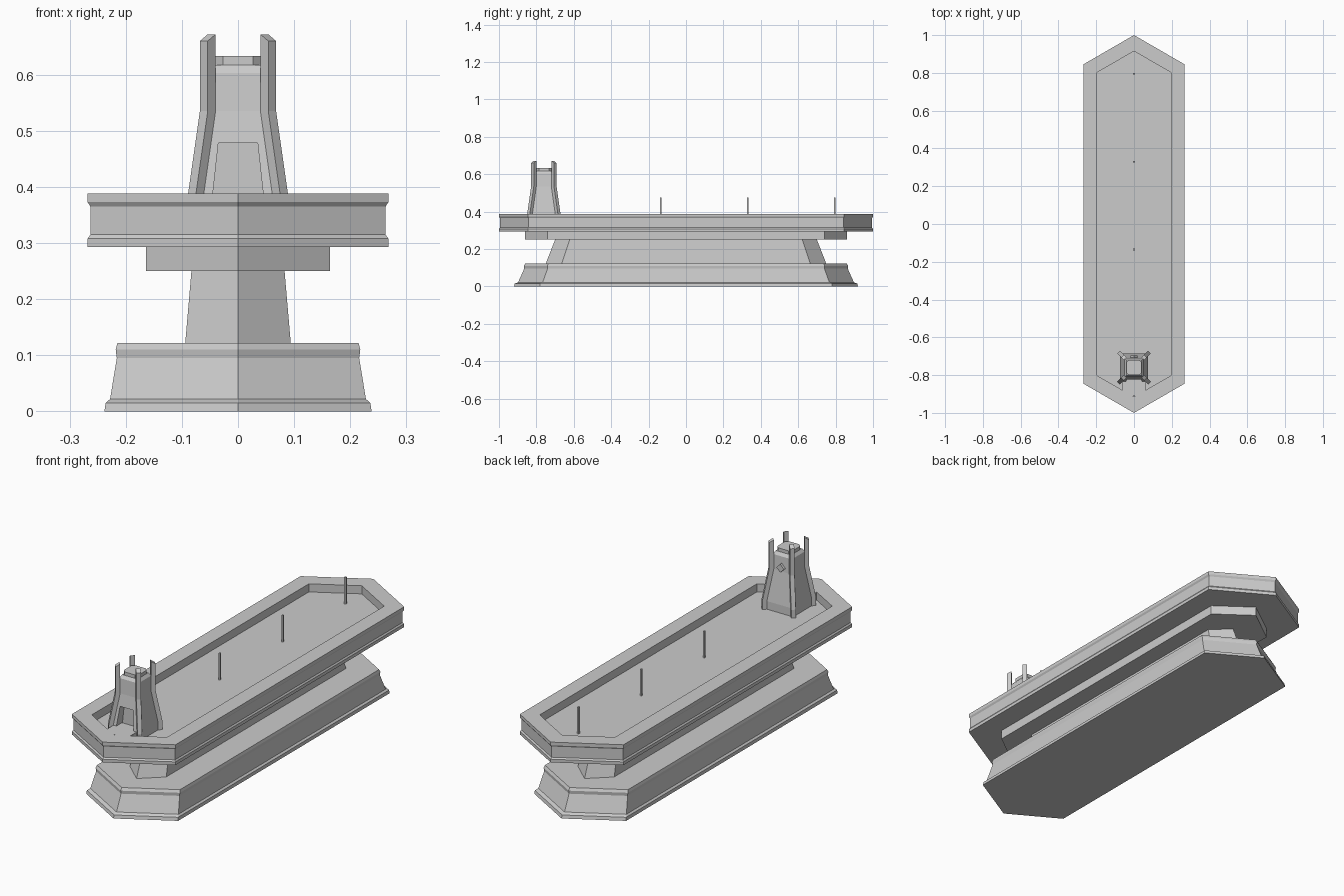
import bpy, bmesh, math
from mathutils import Matrix, Vector

if "Cube" in bpy.data.objects:
    bpy.data.objects.remove(bpy.data.objects["Cube"])

STONE = (0.6, 0.6, 0.6, 1.0)
stone = bpy.data.materials.new("grey_stone")
stone.use_nodes = True
stone.diffuse_color = STONE
stone.node_tree.nodes["Principled BSDF"].inputs["Base Color"].default_value = STONE

TOWER_Y = -0.76
FLOOR_Z = 0.35


def loft(name, rings, place=(0, 0, 0)):
    """Skin a stack of equal rings and cap both ends."""
    bm = bmesh.new()
    loops = [[bm.verts.new(Vector(p) + Vector(place)) for p in ring] for ring in rings]
    n = len(loops[0])
    for low, high in zip(loops, loops[1:]):
        for i in range(n):
            j = (i + 1) % n
            bm.faces.new((low[i], low[j], high[j], high[i]))
    bm.faces.new(loops[0][::-1])
    bm.faces.new(loops[-1])
    bmesh.ops.recalc_face_normals(bm, faces=bm.faces)
    mesh = bpy.data.meshes.new(name)
    bm.to_mesh(mesh)
    bm.free()
    mesh.materials.append(stone)
    obj = bpy.data.objects.new(name, mesh)
    bpy.context.collection.objects.link(obj)
    return obj


def hexagon(w, shoulder, tip, z):
    return [(w, -shoulder, z), (w, shoulder, z), (0, tip, z),
            (-w, shoulder, z), (-w, -shoulder, z), (0, -tip, z)]


def angled(w, tip, z):
    """Hexagon whose ends slope at thirty degrees."""
    return hexagon(w, tip - w * math.tan(math.radians(30)), tip, z)


def rect(hx, y0, y1, z):
    return [(-hx, y0, z), (hx, y0, z), (hx, y1, z), (-hx, y1, z)]


def square(h, z):
    return rect(h, -h, h, z)


# Moulded foot
foot = [(0.238, 0.92, 0), (0.236, 0.916, 0.015), (0.228, 0.898, 0.022),
        (0.216, 0.865, 0.095), (0.218, 0.867, 0.11), (0.215, 0.86, 0.122)]
loft("foot", [angled(*p) for p in foot])

# Tapered stem and supporting slab
loft("stem", [hexagon(0.094, 0.665, 0.75, 0.122), hexagon(0.083, 0.622, 0.70, 0.25)])
loft("support_slab", [hexagon(0.164, 0.74, 0.86, z) for z in (0.25, 0.293)])

# Deck with moulded edge and sunken floor
deck = [(0.268, 1.0, 0.293), (0.268, 1.0, 0.308), (0.263, 0.994, 0.315),
        (0.263, 0.994, 0.365), (0.268, 1.0, 0.373), (0.268, 1.0, 0.388),
        (0.195, 0.915, 0.388), (0.195, 0.915, FLOOR_Z)]
loft("deck", [angled(*p) for p in deck])

# Landing from the rim to the tower door
loft("door_landing", [rect(0.06, -0.91, -0.8, z) for z in (FLOOR_Z, 0.388)])

# Tower body with a recessed doorway
body = loft("tower_body", [square(0.075, FLOOR_Z), square(0.075, 0.388), square(0.054, 0.535),
                           square(0.05, 0.603), square(0.04, 0.617)], (0, TOWER_Y, 0))
cutter = loft("door_cutter", [rect(0.045, -0.9, -0.79, 0.386), rect(0.035, -0.9, -0.79, 0.478)])
cutter.hide_render = True
cutter.hide_viewport = True
cutter.display_type = 'WIRE'
door = body.modifiers.new("doorway", 'BOOLEAN')
door.operation = 'DIFFERENCE'
door.solver = 'EXACT'
door.object = cutter


# Chamfered tower cap
def octagon(h, c, z):
    return [(h, -c, z), (h, c, z), (c, h, z), (-c, h, z),
            (-h, c, z), (-h, -c, z), (-c, -h, z), (c, -h, z)]


loft("tower_cap", [octagon(0.04, 0.027, z) for z in (0.61, 0.633)], (0, TOWER_Y, 0))

# Four corner legs with slanted tips; each section is set on the diagonal
LEG = 0.014
leg_path = [(0.075, FLOOR_Z, 0), (0.075, 0.388, 0), (0.054, 0.535, 0), (0.054, 0.666, 0.006)]
for side, sx in (("left", 1), ("right", -1)):
    for end, sy in (("back", 1), ("front", -1)):
        rings = []
        for c, z, slant in leg_path:
            rings.append([(sx * (c + LEG), sy * c, z - slant), (sx * c, sy * (c + LEG), z - slant),
                          (sx * (c - LEG), sy * c, z + slant), (sx * c, sy * (c - LEG), z + slant)])
        loft(f"tower_leg_{end}_{side}", rings, (0, TOWER_Y, 0))

# Small diamond block on the back of the tower
block = loft("back_diamond", [square(0.014, z) for z in (-0.012, 0.012)])
block.data.transform(Matrix.Translation((0, TOWER_Y + 0.052, 0.553))
                     @ Matrix.Rotation(math.pi / 4, 4, 'Y') @ Matrix.Rotation(math.pi / 2, 4, 'X'))

# Row of thin posts along the floor
for i in range(3):
    loft(f"post_{i + 1}", [square(0.004, z) for z in (FLOOR_Z, 0.475)], (0, 0.795 - 0.465 * i, 0))
